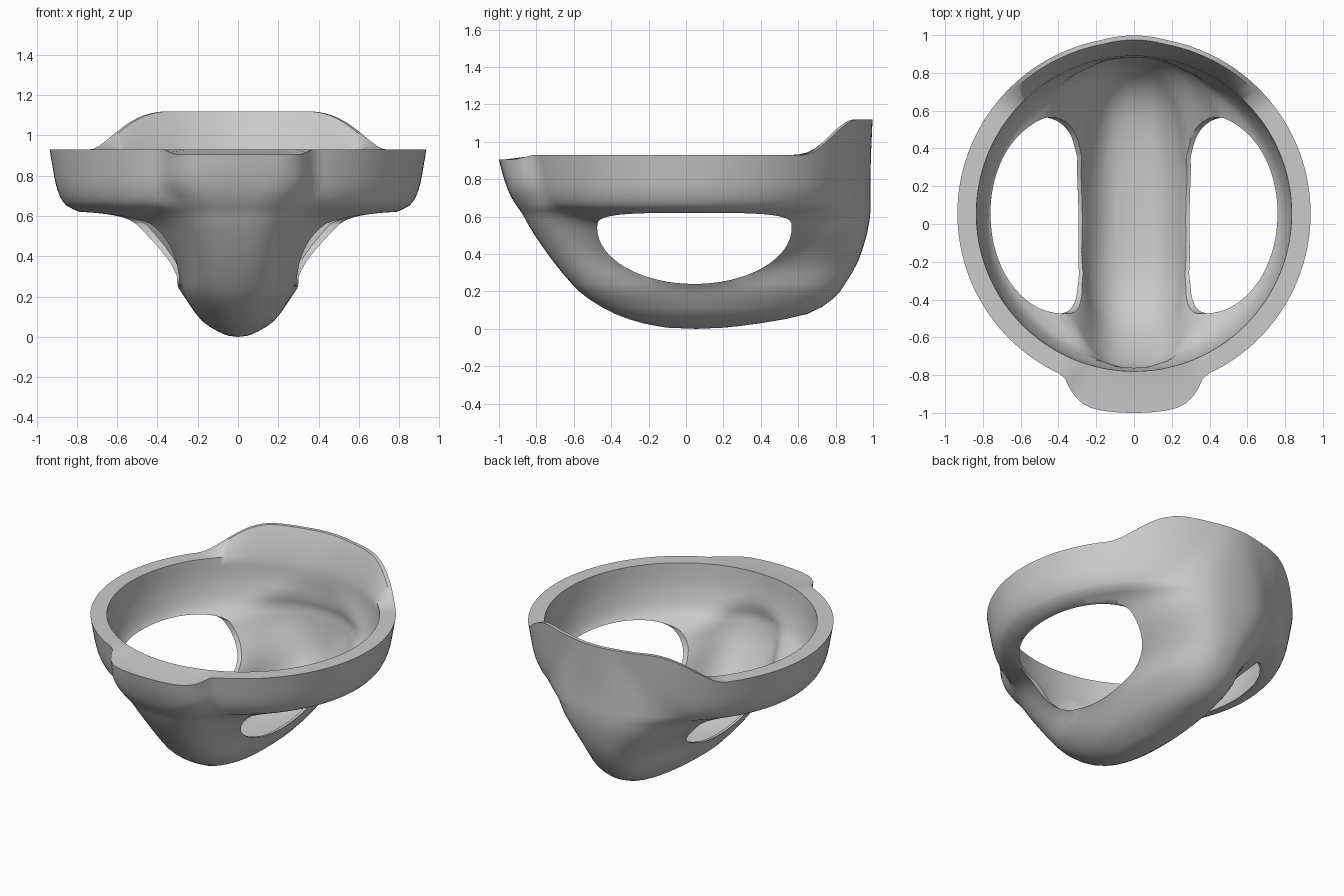
import bpy, bmesh, math

if "Cube" in bpy.data.objects:
    bpy.data.objects.remove(bpy.data.objects["Cube"])

CY = 0.055   # centre of the round rim in y
SEG = 144


def smax(a, b, k):
    h = max(k - abs(a - b), 0) / k
    return max(a, b) + h * h * k / 4


def step(a, b, x):
    t = min(max((x - a) / (b - a), 0), 1)
    return t * t * (3 - 2 * t)


def refine(rows):
    """Insert a smooth in-between level between each pair of levels."""
    out, m = [], len(rows) - 1
    for i in range(m):
        p, q = rows[i], rows[i + 1]
        o, r = rows[max(i - 1, 0)], rows[min(i + 2, m)]
        out += [p, tuple((9 * (b + c) - a - d) / 16 for a, b, c, d in zip(o, p, q, r))]
    return out + [rows[-1]]


def contour(z, R, sx, yf, yb, n):
    """Round rim of radius R blended with a long strap section."""
    k = 0.04 + 0.12 * step(0.1, 0.3, z) * step(0.74, 0.58, z)
    flare = step(0.28, 0.62, z) * step(0.93, 0.7, z)   # strap widens at the back
    pts = []
    for i in range(SEG):
        a = 2 * math.pi * i / SEG
        c, s = math.cos(a), math.sin(a)
        w = sx + flare * (0.20 * step(0, 0.6, s) + 0.05 * step(0, 0.6, -s))
        sy, e = (yb - CY, min(n, 2.6)) if s > 0 else (CY - yf, n)
        strap = (abs(c / w) ** e + abs(s / sy) ** e) ** (-1 / e)
        r = smax(R, strap, k)
        pts.append([r * c, CY + r * s, z])
    return pts


# z, rim radius, strap half width, strap front y, strap back y, squareness
outer = [
    (0.006, 0.01, 0.05, -0.10, 0.20, 2), (0.03, 0.02, 0.105, -0.23, 0.40, 2),
    (0.08, 0.05, 0.18, -0.38, 0.65, 2.2), (0.16, 0.12, 0.24, -0.52, 0.785, 2.4),
    (0.24, 0.22, 0.285, -0.61, 0.85, 2.6), (0.36, 0.46, 0.305, -0.71, 0.92, 2.7),
    (0.48, 0.60, 0.32, -0.795, 0.96, 2.8), (0.56, 0.68, 0.33, -0.845, 0.978, 3),
    (0.615, 0.775, 0.34, -0.875, 0.985, 3.2), (0.65, 0.85, 0.35, -0.90, 0.985, 3.4),
    (0.70, 0.885, 0.36, -0.93, 0.985, 3.8), (0.76, 0.905, 0.37, -0.955, 0.985, 4.5),
    (0.84, 0.92, 0.375, -0.98, 0.985, 5.5), (0.93, 0.935, 0.38, -1.0, 0.985, 6.5)]
inner = [
    (0.93, 0.835, 0.10, -0.5, 0.5, 2), (0.80, 0.825, 0.22, -0.70, 0.85, 2.5),
    (0.70, 0.80, 0.24, -0.75, 0.875, 2.5), (0.62, 0.76, 0.26, -0.765, 0.89, 2.6),
    (0.56, 0.65, 0.285, -0.76, 0.89, 2.8), (0.48, 0.57, 0.29, -0.73, 0.88, 2.8),
    (0.36, 0.43, 0.285, -0.66, 0.855, 2.8), (0.24, 0.18, 0.27, -0.57, 0.79, 2.7),
    (0.15, 0.10, 0.22, -0.47, 0.70, 2.7), (0.09, 0.05, 0.16, -0.33, 0.55, 2.6),
    (0.065, 0.02, 0.10, -0.18, 0.30, 2.3)]


def shape_rim(ring, w):
    """Raise the back crest, dip and round off the front lip."""
    for p in ring:
        p[2] += w * 0.19 * step(0.63, 0.925, p[1])
        front = step(-0.80, -0.98, p[1])
        p[2] -= w * 0.025 * front
        p[1] += w * 0.4 * p[0] ** 2 * front
    return ring


rings = [shape_rim(contour(*l), max(0, (l[0] - 0.65) / 0.28)) for l in refine(outer)]
# crest edge: a narrow flat top just inside the outer edge
rings.append([[p[0] * 0.975, CY + (p[1] - CY) * 0.975, p[2]] for p in rings[-1]])
rings += [contour(*l) for l in refine(inner)]

# Bowl shell: outside, rim and inside in one closed loft
bm = bmesh.new()
vr = [[bm.verts.new(p) for p in ring] for ring in rings]
for a, b in zip(vr, vr[1:]):
    for i in range(SEG):
        j = (i + 1) % SEG
        bm.faces.new((a[i], a[j], b[j], b[i]))
for ring, z in ((vr[0], 0.0), (vr[-1], 0.06)):
    c = bm.verts.new((0, CY, z))
    for i in range(SEG):
        bm.faces.new((c, ring[i], ring[(i + 1) % SEG]))
bmesh.ops.recalc_face_normals(bm, faces=bm.faces)
me = bpy.data.meshes.new("cup_frame")
bm.to_mesh(me)
bm.free()
cup = bpy.data.objects.new("cup_frame", me)
bpy.context.collection.objects.link(cup)

# Side opening cutter: D-shaped prism running along x
bm = bmesh.new()
prof = []
for i in range(64):
    a = 2 * math.pi * i / 64
    c, s = math.cos(a), math.sin(a)
    if s >= 0:
        y, z = math.copysign(abs(c) ** 0.55, c), 0.08 * s ** 0.55
    else:
        y, z = c, 0.30 * s
    prof.append((0.045 + 0.52 * y, 0.54 + z))
ends = [[bm.verts.new((x, y, z)) for y, z in prof] for x in (-1.5, 1.5)]
for e in ends:
    bm.faces.new(e)
for i in range(64):
    j = (i + 1) % 64
    bm.faces.new((ends[0][i], ends[0][j], ends[1][j], ends[1][i]))
bmesh.ops.recalc_face_normals(bm, faces=bm.faces)
cm = bpy.data.meshes.new("opening_cutter")
bm.to_mesh(cm)
bm.free()
cutter = bpy.data.objects.new("opening_cutter", cm)
bpy.context.collection.objects.link(cutter)
cutter.hide_render = True

mod = cup.modifiers.new("openings", 'BOOLEAN')
mod.operation = 'DIFFERENCE'
mod.solver = 'EXACT'
mod.object = cutter
bpy.context.view_layer.objects.active = cup
cup.select_set(True)
bpy.ops.object.modifier_apply(modifier=mod.name)
bpy.data.objects.remove(cutter)
bpy.ops.object.shade_smooth_by_angle(angle=math.radians(45))
